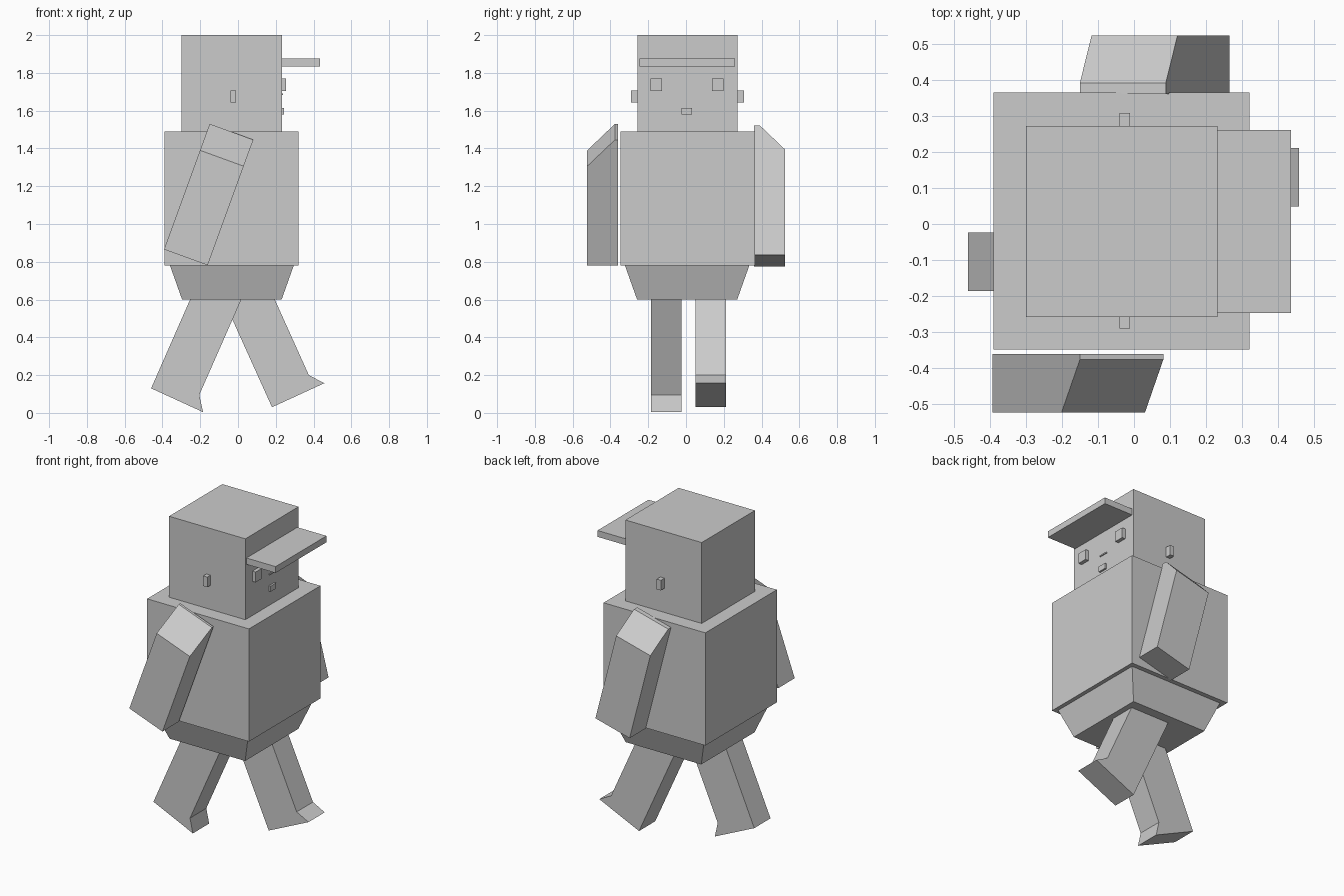
import bpy, bmesh, math
from mathutils import Vector

if "Cube" in bpy.data.objects:
    bpy.data.objects.remove(bpy.data.objects["Cube"])

grey = bpy.data.materials.new("plain grey")
grey.diffuse_color = (0.6, 0.6, 0.6, 1)
grey.use_nodes = True
grey.node_tree.nodes["Principled BSDF"].inputs["Base Color"].default_value = grey.diffuse_color


def finish(name, bm):
    bmesh.ops.recalc_face_normals(bm, faces=bm.faces)
    mesh = bpy.data.meshes.new(name)
    bm.to_mesh(mesh)
    bm.free()
    mesh.materials.append(grey)
    obj = bpy.data.objects.new(name, mesh)
    bpy.context.collection.objects.link(obj)
    return obj


def prism(name, outline, sweep):
    """Flat outline swept along a vector."""
    bm = bmesh.new()
    face = bm.faces.new([bm.verts.new(p) for p in outline])
    out = bmesh.ops.extrude_face_region(bm, geom=[face])["geom"]
    moved = [v for v in out if isinstance(v, bmesh.types.BMVert)]
    bmesh.ops.translate(bm, verts=moved, vec=sweep)
    return finish(name, bm)


def box(name, x, y, z, taper=0):
    """Box from ranges; taper pulls the bottom corners inwards."""
    bm = bmesh.new()
    bmesh.ops.create_cube(bm, size=1)
    for v in bm.verts:
        t = taper if v.co.z < 0 else 0
        v.co = Vector((x[1] - t if v.co.x > 0 else x[0] + t,
                       y[1] - t if v.co.y > 0 else y[0] + t,
                       z[1] if v.co.z > 0 else z[0]))
    return finish(name, bm)


# Body and head
box("torso", (-0.39, 0.32), (-0.348, 0.364), (0.78, 1.49))
box("hips", (-0.36, 0.295), (-0.323, 0.335), (0.6, 0.78), taper=0.064)
box("head", (-0.30, 0.232), (-0.258, 0.272), (1.49, 2.0))
box("cap_visor", (0.232, 0.435), (-0.247, 0.26), (1.835, 1.875))

# Face details, on the +x side of the head
for side, y in (("right", -0.158), ("left", 0.168)):
    box("eye_" + side, (0.22, 0.255), (y - 0.031, y + 0.031), (1.705, 1.77))
box("nose", (0.22, 0.238), (-0.022, 0.035), (1.682, 1.69))
box("mouth", (0.22, 0.244), (-0.023, 0.032), (1.58, 1.615))
box("ear_right", (-0.04, -0.011), (-0.29, -0.25), (1.642, 1.706))
box("ear_left", (-0.04, -0.011), (0.265, 0.308), (1.642, 1.706))


# Arms: sloped shoulder profile, swung about the y axis
def arm(name, corner, swing, inner, outer, flat, drop):
    a = math.radians(swing)
    down = Vector((math.sin(a), 0, -math.cos(a)))
    across = Vector((math.cos(a), 0, math.sin(a)))
    profile = [(inner, 0), (flat, 0), (outer, drop), (outer, 0.707), (inner, 0.707)]
    start = Vector((corner[0], 0, corner[1]))
    prism(name, [start + down * d + Vector((0, y, 0)) for y, d in profile], across * 0.246)


arm("arm_right", (-0.15, 1.53), -20, -0.36, -0.523, -0.376, 0.149)
arm("arm_left", (-0.15, 1.46), 14.5, 0.36, 0.523, 0.391, 0.13)

# Legs: side outlines with a small pointed toe, tops tucked into the hips
legs = {
    "leg_right": (-0.185, [(-0.46, 0.13), (-0.185, 0.004), (-0.205, 0.095), (0.035, 0.64), (-0.19, 0.745)]),
    "leg_left": (0.049, [(0.18, 0.03), (0.457, 0.157), (0.375, 0.2), (0.125, 0.755), (-0.1, 0.65)]),
}
for name, (y, outline) in legs.items():
    prism(name, [(x, y, z) for x, z in outline], (0, 0.162, 0))
